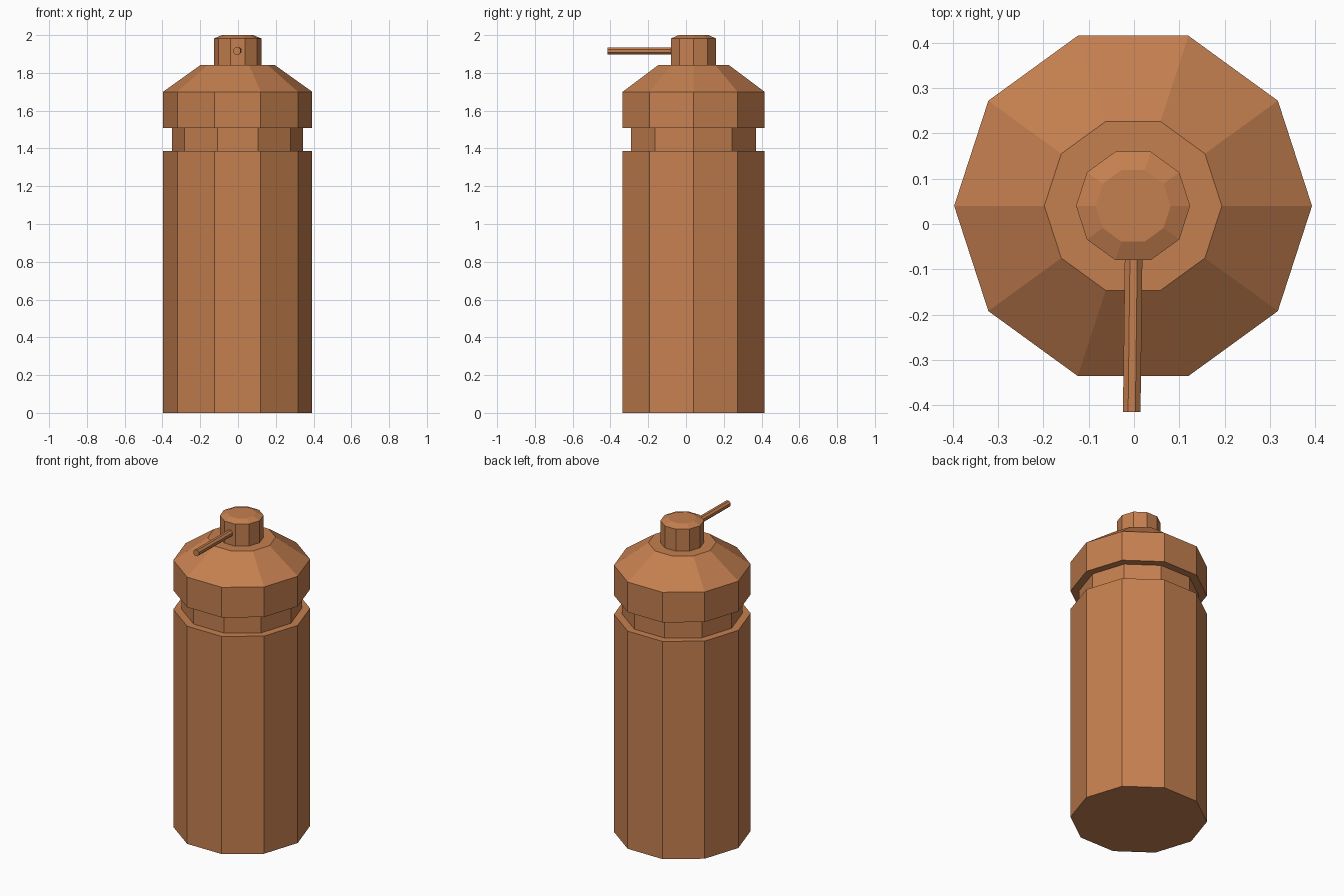
import bpy, bmesh, math
from mathutils import Vector

if "Cube" in bpy.data.objects:
    bpy.data.objects.remove(bpy.data.objects["Cube"])

SIDES = 10
AXIS = Vector((-0.002, 0.04, 0))

copper = bpy.data.materials.new("copper_brown")
copper.diffuse_color = (0.56, 0.215, 0.08, 1)
copper.use_nodes = True
copper.node_tree.nodes["Principled BSDF"].inputs["Base Color"].default_value = copper.diffuse_color


def loft(name, rings):
    """Closed flat-faced solid through a list of vertex rings."""
    bm = bmesh.new()
    loops = [[bm.verts.new(p) for p in ring] for ring in rings]
    n = len(loops[0])
    for a, b in zip(loops, loops[1:]):
        for i in range(n):
            j = (i + 1) % n
            bm.faces.new((a[i], a[j], b[j], b[i]))
    bm.faces.new(loops[0][::-1])
    bm.faces.new(loops[-1])
    bmesh.ops.recalc_face_normals(bm, faces=bm.faces)
    mesh = bpy.data.meshes.new(name)
    bm.to_mesh(mesh)
    bm.free()
    mesh.materials.append(copper)
    obj = bpy.data.objects.new(name, mesh)
    bpy.context.collection.objects.link(obj)
    return obj


def turned(name, profile):
    """Ten-sided turned solid from (radius, height) pairs."""
    angles = [2 * math.pi * i / SIDES for i in range(SIDES)]
    return loft(name, [[AXIS + Vector((r * math.cos(a), r * math.sin(a), z))
                        for a in angles] for r, z in profile])


# Canister with recessed groove and sloped shoulder
turned("canister_body", [(0.395, 0), (0.395, 1.387), (0.347, 1.387), (0.347, 1.508),
                         (0.395, 1.508), (0.395, 1.70), (0.196, 1.842)])

# Cap with a bevelled top
turned("cap", [(0.126, 1.835), (0.126, 1.982), (0.083, 2.0)])

# Thin spray tube, pointing forward and turned very slightly to one side
tube = []
for x, y in ((0.0, 0.0), (-0.005, -0.415)):
    tube.append([(x + 0.021 * math.cos(math.pi * (i + 0.5) / 4), y,
                  1.916 + 0.021 * math.sin(math.pi * (i + 0.5) / 4)) for i in range(8)])
loft("spray_tube", tube)
